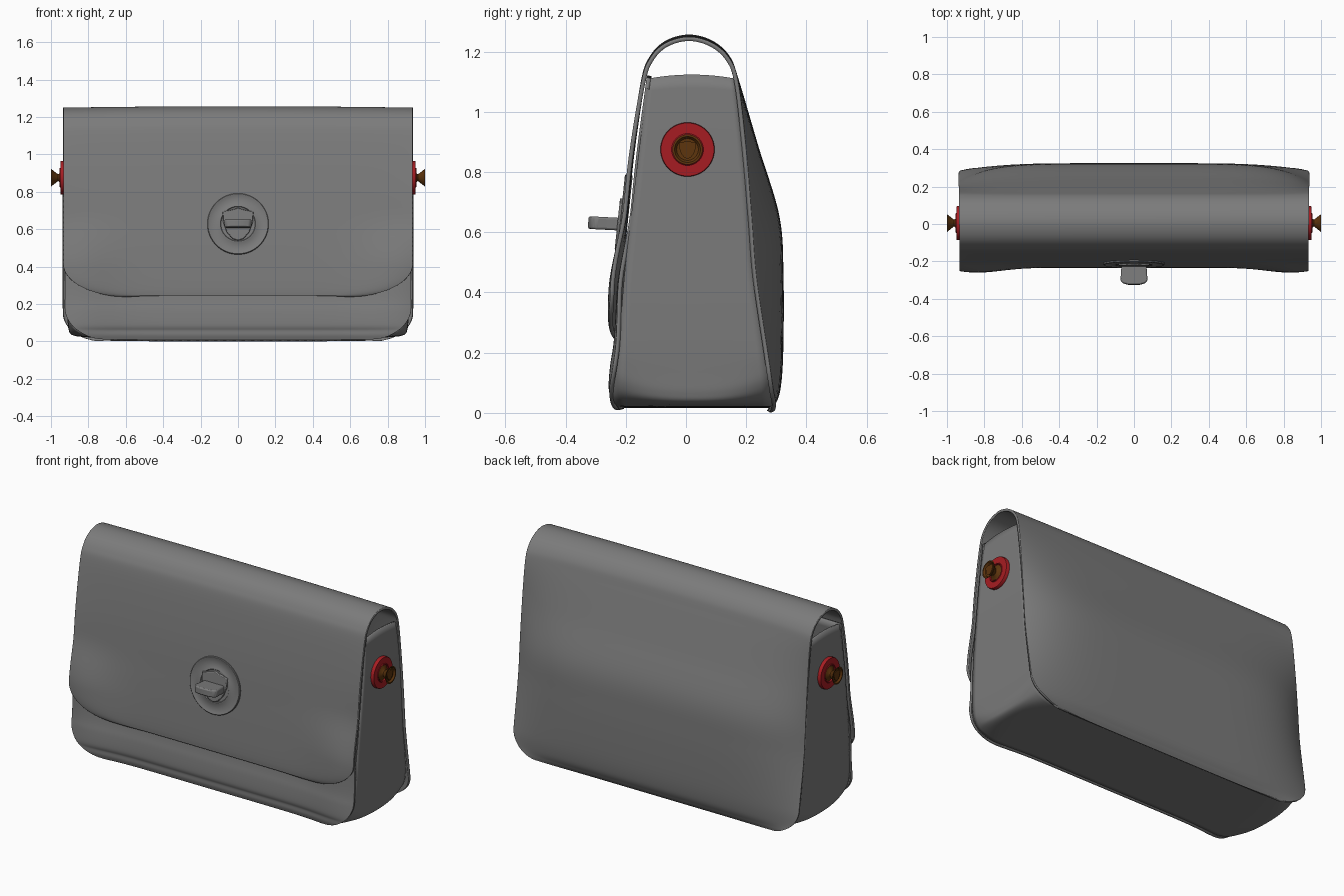
import bpy, bmesh, math
from mathutils import Matrix, Vector

if "Cube" in bpy.data.objects:
    bpy.data.objects.remove(bpy.data.objects["Cube"])


def material(name, col):
    m = bpy.data.materials.new(name)
    m.diffuse_color = (*col, 1)
    m.use_nodes = True
    m.node_tree.nodes["Principled BSDF"].inputs["Base Color"].default_value = m.diffuse_color
    return m


RED = material("red", (0.38, 0.012, 0.016))
BROWN = material("brown", (0.11, 0.035, 0.004))
GREY = material("dark_grey", (0.2, 0.2, 0.2))


def finish(name, bm, mat=GREY, angle=35, thick=0, bevel=0):
    me = bpy.data.meshes.new(name)
    bm.to_mesh(me)
    bm.free()
    ob = bpy.data.objects.new(name, me)
    bpy.context.collection.objects.link(ob)
    me.materials.append(mat)
    bpy.ops.object.select_all(action='DESELECT')
    ob.select_set(True)
    bpy.context.view_layer.objects.active = ob
    bpy.ops.object.shade_smooth_by_angle(angle=math.radians(angle))
    if thick:
        s = ob.modifiers.new("thickness", 'SOLIDIFY')
        s.thickness, s.offset = thick, 0
    if bevel:
        b = ob.modifiers.new("bevel", 'BEVEL')
        b.width, b.segments = bevel, 2
    return ob


def spline(pts, n=8):
    """Catmull-Rom resampling of a short list of points."""
    p = [Vector(q) for q in pts]
    p = [2 * p[0] - p[1]] + p + [2 * p[-1] - p[-2]]
    out = []
    for i in range(1, len(p) - 2):
        a, b, c, d = p[i - 1:i + 3]
        for k in range(n):
            t = k / n
            out.append(b + 0.5 * t * (c - a + t * (2*a - 5*b + 4*c - d + t * (3*(b - c) + d - a))))
    return out + [p[-2]]


def grid(rows):
    bm = bmesh.new()
    vs = [[bm.verts.new(c) for c in r] for r in rows]
    for r, s in zip(vs, vs[1:]):
        for j in range(len(r) - 1):
            bm.faces.new((r[j], r[j + 1], s[j + 1], s[j]))
    return bm


def half_width(w, d, a, b):
    """Half width at distance d from an end with elliptic corners a x b."""
    k = max(0, 1 - max(d, 0) / b)
    return w - a + a * math.sqrt(1 - k * k)


US = [math.sin(math.pi / 2 * (i / 24 - 1)) for i in range(49)]


def panel(name, table, width, flare):
    """Sheet from (z, centre y, edge y) rows, swelling by flare near the lower front corners."""
    rows = []
    for z, yc, ye in spline(table):
        w = width(z, yc)
        k = max(0, min(1, (.7 - z) / .3)) if yc < 0 else 0
        k = flare * k * k * (3 - 2 * k)
        p = 6 if yc > 0 else 12
        rows.append([(u * w, yc + (ye - yc) * abs(u) ** p - k * math.exp(-((abs(u * w) / .93 - .93) / .22) ** 2),
                      z * (1 - 0.006 * u * u)) for u in US])
    return finish(name, grid(rows), thick=0.014, angle=50)


# Back panel, arched top and front flap in one sheet
shell = [(.004, .275, .287), (.03, .29, .292), (.08, .307, .283), (.2, .316, .265), (.45, .317, .228),
         (.65, .304, .212), (.88, .235, .193), (1.1, .17, .168), (1.18, .14, .14), (1.23, .085, .085),
         (1.25, .01, .01), (1.23, -.065, -.065), (1.18, -.115, -.115), (1.1, -.143, -.143),
         (.85, -.18, -.184), (.6, -.204, -.208), (.48, -.214, -.214), (.35, -.223, -.216),
         (.28, -.226, -.217), (.245, -.225, -.217)]
panel("back_and_flap", shell,
      lambda z, y: half_width(.935, z - .003, .2, .15) if y > 0 else half_width(.933, z - .245, .33, .17), .033)

# Front panel under the flap
front = [(.012, -.212, -.212), (.035, -.219, -.218), (.06, -.22, -.22), (.09, -.227, -.22), (.16, -.222, -.21),
         (.25, -.208, -.2), (.47, -.192, -.192), (.8, -.163, -.165), (1.12, -.122, -.124)]
panel("front_panel", front, lambda z, y: half_width(.925, z - .012, .22, .17), .027)


# Gusset: one strip down both sides and across the bottom
def lerp(table, z):
    for (z0, y0), (z1, y1) in zip(table, table[1:]):
        if z <= z1:
            return y0 + (y1 - y0) * max(0, (z - z0) / (z1 - z0))
    return table[-1][1]


def u_path(corner):
    half = spline([(.918, 1.11), (.925, .85), (.921, .45), (.915, .24)] + corner + [(.35, .022), (0, .022)], 6)
    return list(half) + [Vector((-p.x, p.y)) for p in reversed(half[:-1])]


FRONT_Y = [(.02, -.235), (.06, -.242), (.2, -.226), (.47, -.204), (.8, -.165), (1.13, -.124)]
BACK_Y = [(.02, .285), (.1, .28), (.47, .226), (.8, .2), (1.13, .162)]
# the fold is crisp along its middle and rounded where it is sewn to the panels
crisp = u_path([(.906, .12), (.9, .065), (.885, .04), (.83, .03), (.7, .025)])
soft = u_path([(.908, .165), (.892, .11), (.855, .065), (.795, .035), (.7, .025)])
rows = []
for a, b in zip(crisp, soft):
    row = []
    for i in range(17):
        v = i / 8 - 1
        x, z = a.lerp(b, abs(v) ** 2.5)
        inset = .024 * (1 - math.exp(-((min(abs(x), .86) - .86) / .25) ** 2))
        f, k = lerp(FRONT_Y, z) + inset, lerp(BACK_Y, z)
        row.append((x, f + (k - f) * i / 16, z + .014 * max(0, (z - .9) / .215) * (1 - v * v)))
    rows.append(row)
finish("side_and_bottom_gusset", grid(rows), thick=0.012, angle=50)


# Round fittings and knobs
def lathe(name, profile, matrix, mat=GREY, n=48):
    bm = grid([[(r * math.cos(a), r * math.sin(a), h) for r, h in profile]
               for a in (2 * math.pi * i / n for i in range(n + 1))])
    bmesh.ops.remove_doubles(bm, verts=bm.verts, dist=1e-5)
    bmesh.ops.recalc_face_normals(bm, faces=bm.faces)
    bm.transform(matrix)
    return finish(name, bm, mat)


def prism(name, outline, h0, h1, matrix, mat=GREY, bevel=0):
    bm = bmesh.new()
    f = bm.faces.new([bm.verts.new((x, y, h0)) for x, y in outline])
    top = bmesh.ops.extrude_face_region(bm, geom=[f])
    bmesh.ops.translate(bm, vec=(0, 0, h1 - h0), verts=[v for v in top['geom'] if isinstance(v, bmesh.types.BMVert)])
    bmesh.ops.recalc_face_normals(bm, faces=bm.faces)
    bm.transform(matrix)
    return finish(name, bm, mat, bevel=bevel)


right_shield = [(0, .085), (.035, .075), (.082, .065), (.08, .01), (.06, -.045), (.03, -.08)]
shield = right_shield + [(0, -.09)] + [(-x, y) for x, y in reversed(right_shield[1:])]

# Front turn lock: local z points out of the flap
lock = Matrix.Translation((0, -.204, .627)) @ Matrix.Rotation(math.radians(84), 4, 'X')
lathe("lock_plate", [(0, -.01), (.164, -.01), (.164, .013), (.161, .016), (.157, .016), (.154, .014),
                     (.103, .014), (.1, .016), (.094, .016), (.091, .012), (0, .012)], lock, n=64)
prism("lock_shield", shield, 0, .024, lock, bevel=.004)
bar = [(.066, 0), (.07, -.07), (.074, -.095), (.062, -.112), (.03, -.121)]
bar = bar + [(-x, y) for x, y in reversed(bar)]
prism("lock_turn_bar", bar, -.021, .021, Matrix.Translation((0, -.204, .626)) @ Matrix.Rotation(math.radians(-3), 4, 'X'),
      bevel=.007)

# Side fittings: red disc, brown flared knob and its shield inset
for side, s in (("right", 1), ("left", -1)):
    m = (Matrix.Translation((0, .005, .875)) @ Matrix.Rotation(0 if s > 0 else math.pi, 4, 'Z')
         @ Matrix(((0, 0, 1, 0), (1, 0, 0, 0), (0, 1, 0, 0), (0, 0, 0, 1))))
    lathe(side + "_red_disc", [(0, .926), (.09, .926), (.09, .947), (.088, .95), (.053, .95),
                               (.05, .954), (.047, .952), (.045, .945), (0, .945)], m, RED)
    lathe(side + "_knob", [(0, .94), (.042, .94), (.042, .948), (.022, .956), (.018, .962), (.046, .998), (.05, 1),
                           (.043, 1), (.036, .99), (0, .988)], m, BROWN)
    prism(side + "_knob_shield", [(x * .34, y * .34) for x, y in shield], .985, .995, m, BROWN)
